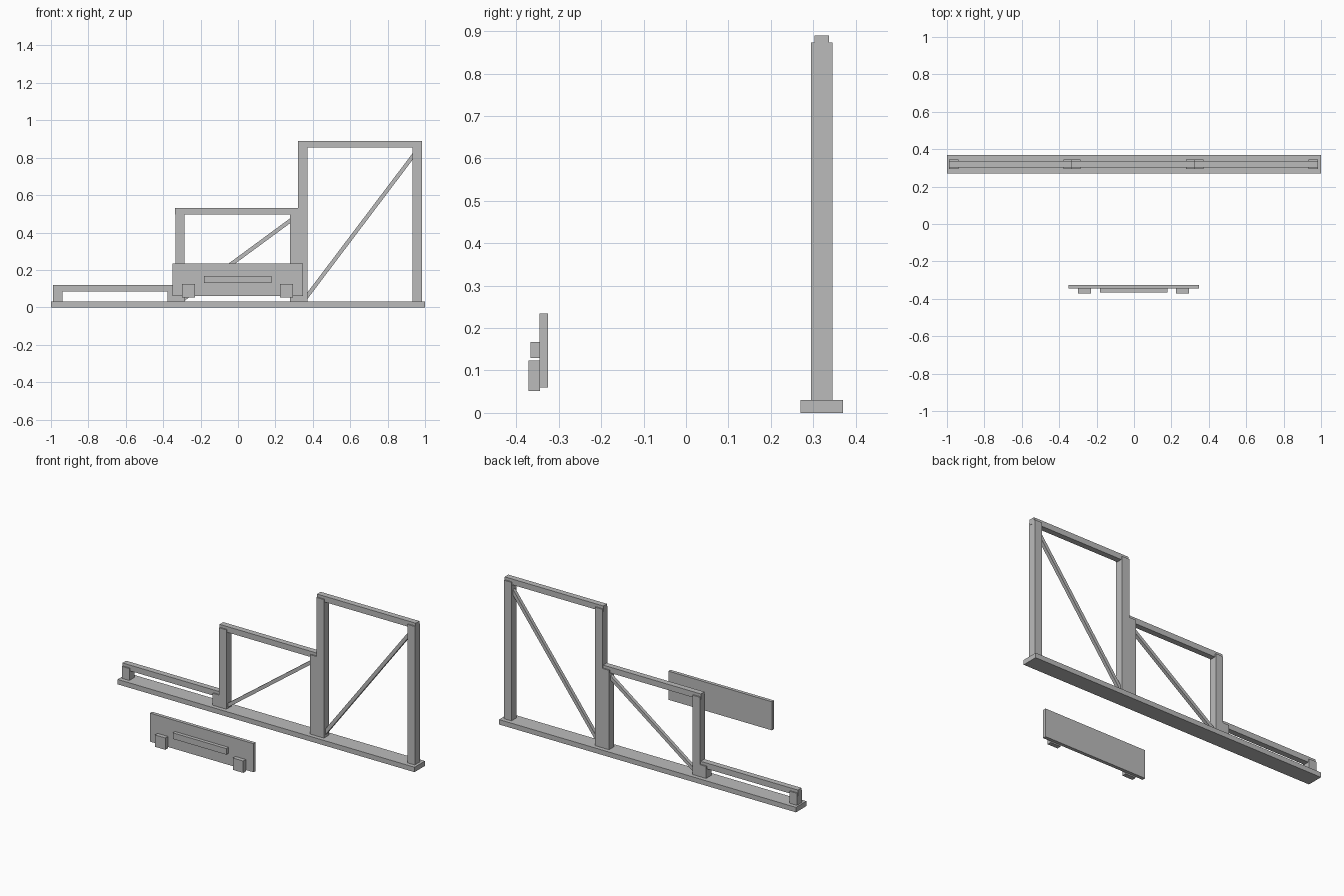
import bpy
import math

cube = bpy.data.objects.get("Cube")
if cube:
    bpy.data.objects.remove(cube, do_unlink=True)

grey = bpy.data.materials.new("plain_grey")
grey.use_nodes = True
grey.diffuse_color = (0.5, 0.5, 0.5, 1)
grey.node_tree.nodes["Principled BSDF"].inputs["Base Color"].default_value = (0.5, 0.5, 0.5, 1)


def box(name, x, y, z):
    """Axis-aligned block from (min, max) ranges."""
    ranges = (x, y, z)
    bpy.ops.mesh.primitive_cube_add(size=1, location=[(a + b) / 2 for a, b in ranges])
    ob = bpy.context.object
    ob.name = name
    ob.scale = [b - a for a, b in ranges]
    bpy.ops.object.transform_apply(location=False, rotation=False, scale=True)
    ob.data.materials.append(grey)
    return ob


def brace(name, x0, z0, x1, z1, y, width):
    """Square bar running between two points in the frame plane."""
    half = math.hypot(x1 - x0, z1 - z0) / 2
    ob = box(name, (-half, half), (-width / 2, width / 2), (-width / 2, width / 2))
    ob.location = ((x0 + x1) / 2, y, (z0 + z1) / 2)
    ob.rotation_euler.y = -math.atan2(z1 - z0, x1 - x0)


BASE_TOP = 0.03
FRAME_Y = 0.32
POST = 0.05
BEAM = 0.035

# Long base plank
box("base_plank", (-1, 1), (0.27, 0.37), (0, BASE_TOP))

# Three stepped frames: two posts, a top beam and a diagonal brace
for label, centre, top in (("low", -0.658, 0.103), ("middle", -0.004, 0.513), ("high", 0.653, 0.873)):
    left, right = centre - 0.331, centre + 0.331
    depth = (FRAME_Y - POST / 2, FRAME_Y + POST / 2)
    box(label + "_post_right", (left, left + POST), depth, (BASE_TOP, top))
    box(label + "_post_left", (right - POST, right), depth, (BASE_TOP, top))
    box(label + "_beam", (left - 0.001, right + 0.001),
        (FRAME_Y - BEAM / 2, FRAME_Y + BEAM / 2), (top - BEAM / 2, top + BEAM / 2))
    if label != "low":
        brace(label + "_brace", left + POST / 2, BASE_TOP,
              right - POST / 2, top - 0.033, FRAME_Y, 0.021)

# Separate front panel with a bar and two blocks
box("front_panel", (-0.351, 0.347), (-0.346, -0.325), (0.06, 0.234))
box("panel_bar", (-0.182, 0.178), (-0.367, -0.345), (0.13, 0.167))
for side, x in (("right", -0.265), ("left", 0.26)):
    box("panel_block_" + side, (x - 0.035, x + 0.035), (-0.371, -0.344), (0.052, 0.124))
